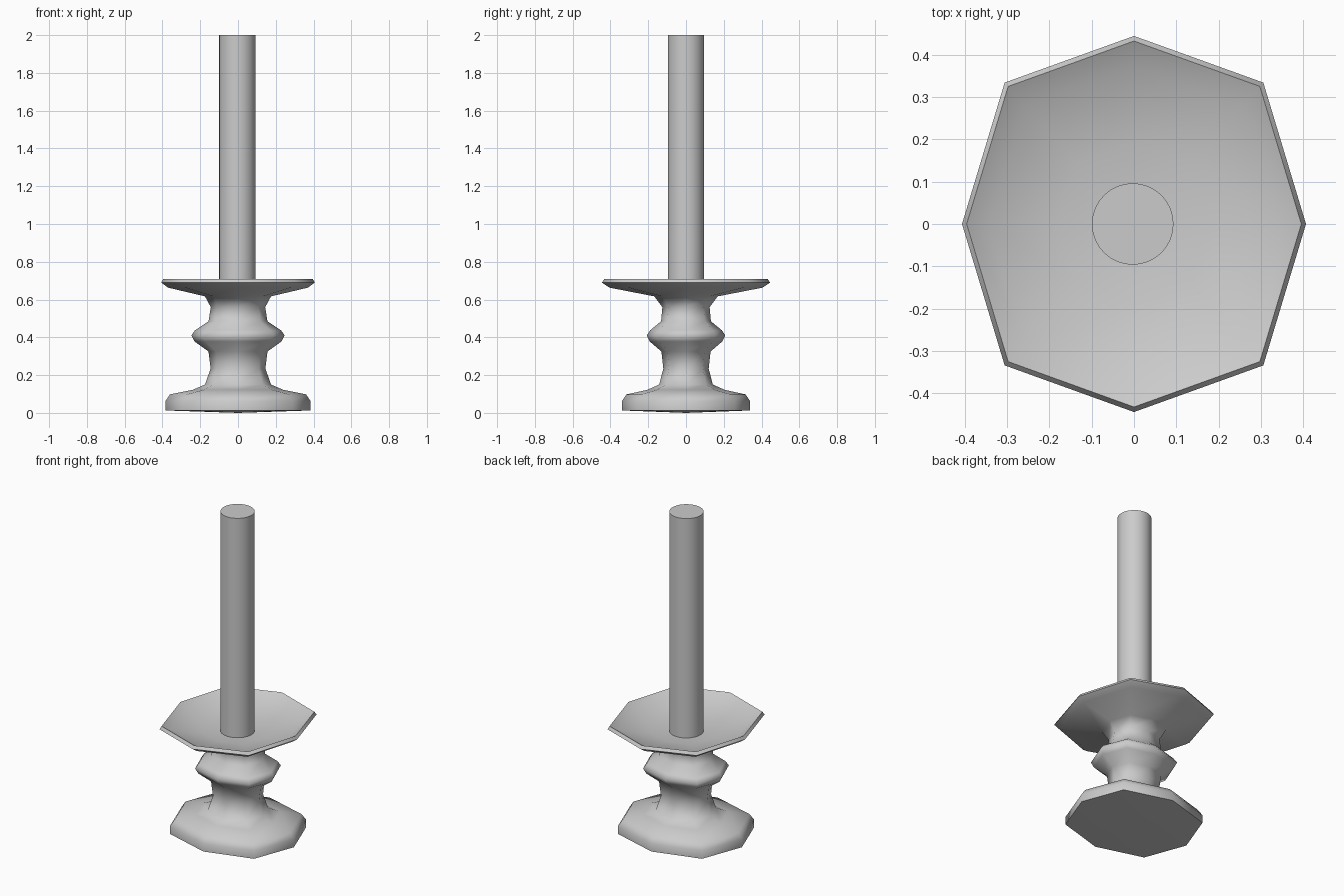
import bpy, bmesh, math

if "Cube" in bpy.data.objects:
    bpy.data.objects.remove(bpy.data.objects["Cube"])

D = 0.752  # diagonal corners sit slightly outside a true octagon
DIRS = [(1, 0), (D, D), (0, 1), (-D, D), (-1, 0), (-D, -D), (0, -1), (D, -D)]


def smooth(obj, angle):
    bpy.ops.object.select_all(action='DESELECT')
    obj.select_set(True)
    bpy.context.view_layer.objects.active = obj
    bpy.ops.object.shade_smooth_by_angle(angle=math.radians(angle))


def lathe(name, rings, z_bottom, z_top):
    """Eight-sided body from (x radius, y radius, z) rings, closed at both ends."""
    bm = bmesh.new()
    loops = [[bm.verts.new((rx * dx, ry * dy, z)) for dx, dy in DIRS] for rx, ry, z in rings]
    for a, b in zip(loops, loops[1:]):
        for i in range(8):
            j = (i + 1) % 8
            bm.faces.new((a[i], a[j], b[j], b[i]))
    for loop, z in ((loops[0], z_bottom), (loops[-1], z_top)):
        centre = bm.verts.new((0, 0, z))
        for i in range(8):
            bm.faces.new((loop[i], loop[(i + 1) % 8], centre))
    bmesh.ops.recalc_face_normals(bm, faces=bm.faces)
    mesh = bpy.data.meshes.new(name)
    bm.to_mesh(mesh)
    bm.free()
    obj = bpy.data.objects.new(name, mesh)
    bpy.context.collection.objects.link(obj)
    smooth(obj, 62)
    return obj


# Holder: foot, stem with a central knob, shallow drip dish
lathe("candle_holder", [
    (0.385, 0.340, 0.013),
    (0.385, 0.340, 0.062),
    (0.360, 0.315, 0.098),
    (0.240, 0.205, 0.122),
    (0.175, 0.142, 0.150),
    (0.145, 0.120, 0.235),
    (0.156, 0.130, 0.325),
    (0.230, 0.192, 0.378),
    (0.247, 0.208, 0.410),
    (0.228, 0.190, 0.437),
    (0.156, 0.132, 0.485),
    (0.144, 0.125, 0.560),
    (0.175, 0.168, 0.617),
    (0.370, 0.405, 0.663),
    (0.407, 0.445, 0.690),
    (0.396, 0.433, 0.708),
    (0.345, 0.375, 0.676),
    (0.180, 0.190, 0.638),
], 0.0, 0.632)

# Candle
z0, z1 = 0.60, 2.0
bpy.ops.mesh.primitive_cylinder_add(vertices=32, radius=0.0965, depth=z1 - z0,
                                    location=(-0.003, 0, (z0 + z1) / 2))
candle = bpy.context.object
candle.name = "candle"
smooth(candle, 40)
